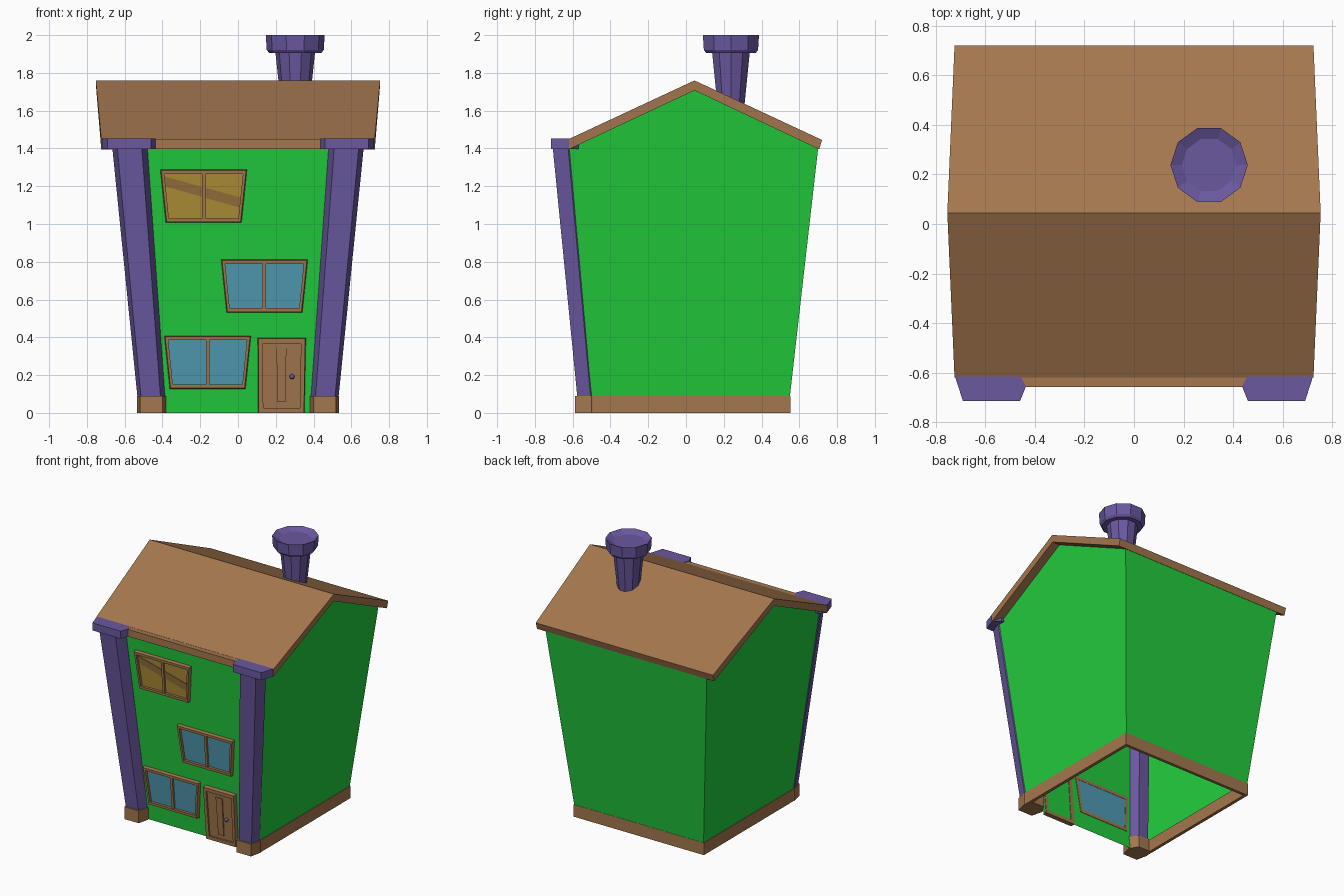
import bpy, bmesh, math

if "Cube" in bpy.data.objects:
    bpy.data.objects.remove(bpy.data.objects["Cube"])


def material(name, r, g, b):
    m = bpy.data.materials.new(name)
    m.diffuse_color = (r, g, b, 1)
    m.use_nodes = True
    m.node_tree.nodes["Principled BSDF"].inputs["Base Color"].default_value = m.diffuse_color
    return m


GREEN = material("wall green", 0.016, 0.604, 0.047)
BROWN = material("wood brown", 0.371, 0.184, 0.076)
PURPLE = material("stone purple", 0.147, 0.098, 0.352)
BLUE = material("glass blue", 0.08, 0.33, 0.45)
YELLOW = material("glass yellow", 0.42, 0.27, 0.036)
STRIPE = material("glass stripe", 0.30, 0.16, 0.045)


def loft(name, rings, mat, bottom=True, top=True, closed=False):
    """Skin a stack of equal-length point loops, with optional end caps."""
    bm = bmesh.new()
    loops = [[bm.verts.new(p) for p in ring] for ring in rings]
    n = len(loops[0])
    pairs = list(zip(loops, loops[1:]))
    if closed:
        pairs.append((loops[-1], loops[0]))
    for a, b in pairs:
        for i in range(n):
            j = (i + 1) % n
            bm.faces.new((a[i], a[j], b[j], b[i]))
    if bottom and not closed:
        bm.faces.new(loops[0])
    if top and not closed:
        bm.faces.new(loops[-1])
    bmesh.ops.recalc_face_normals(bm, faces=bm.faces)
    me = bpy.data.meshes.new(name)
    bm.to_mesh(me)
    bm.free()
    me.materials.append(mat)
    ob = bpy.data.objects.new(name, me)
    bpy.context.collection.objects.link(ob)
    return ob


def box(name, x0, x1, y0, y1, z0, z1, mat):
    rect = [(x0, y0), (x1, y0), (x1, y1), (x0, y1)]
    return loft(name, [[(x, y, z) for x, y in rect] for z in (z0, z1)], mat)


def on_wall(pts, d):
    """Place (x, z) points on the leaning front wall, pushed out by d."""
    return [(x, -0.497 - 0.0879 * z - d, z) for x, z in pts]


def trapezoid(cx, z0, z1, bottom, top):
    return [(cx - bottom, z0), (cx + bottom, z0), (cx + top, z1), (cx - top, z1)]


def plate(name, pts, d0, d1, mat):
    return loft(name, [on_wall(pts, d0), on_wall(pts, d1)], mat)


def frame(name, outer, face, inner, depth):
    return loft(name, [on_wall(outer, -0.004), on_wall(face, depth),
                       on_wall(inner, depth), on_wall(inner, -0.004)],
                BROWN, closed=True)


# Walls: flared shell, open underneath, with gables left and right
bm = bmesh.new()
side = [(-0.497, 0, 0.52), (-0.62, 1.405, 0.66), (0.045, 1.72, 0.691),
        (0.70, 1.405, 0.66), (0.54, 0, 0.52)]
lft, rgt = [[bm.verts.new((s * x, y, z)) for y, z, x in side] for s in (-1, 1)]
for i in range(4):
    bm.faces.new((lft[i], rgt[i], rgt[i + 1], lft[i + 1]))
bm.faces.new(lft)
bm.faces.new(rgt[::-1])
bmesh.ops.recalc_face_normals(bm, faces=bm.faces)
if sum(f.normal.dot(f.calc_center_median() - lft[2].co.lerp(rgt[2].co, 0.5) * 0.5)
       for f in bm.faces) < 0:
    bmesh.ops.reverse_faces(bm, faces=bm.faces)
mesh = bpy.data.meshes.new("walls")
bm.to_mesh(mesh)
bm.free()
mesh.materials.append(GREEN)
bpy.context.collection.objects.link(bpy.data.objects.new("walls", mesh))

# Roof: bent slab, wider at the ridge than at the eaves
roof = [(-0.62, 1.395, 0.724), (-0.62, 1.45, 0.724), (0.045, 1.76, 0.753),
        (0.72, 1.445, 0.724), (0.705, 1.395, 0.724), (0.045, 1.707, 0.750)]
loft("roof", [[(s * x, y, z) for y, z, x in roof] for s in (-1, 1)], BROWN)
box("front_eave_board", -0.46, 0.46, -0.658, -0.60, 1.397, 1.449, BROWN)

# Base trim along the sides and back
for s, word in ((-1, "left"), (1, "right")):
    box(word + "_base_trim", *sorted((s * 0.51, s * 0.533)), -0.50, 0.552, 0, 0.09, BROWN)
box("back_base_trim", -0.51, 0.51, 0.53, 0.552, 0, 0.09, BROWN)

# Front corner pillars: six-sided, flaring upward, with base block and cap
low = [(0.41, -0.575), (0.513, -0.575), (0.532, -0.505),
       (0.50, -0.45), (0.42, -0.45), (0.386, -0.505)]
high = [(0.51, -0.706), (0.64, -0.706), (0.666, -0.625),
        (0.62, -0.57), (0.53, -0.57), (0.48, -0.625)]
foot = [(0.40, -0.588), (0.518, -0.588), (0.536, -0.50),
        (0.505, -0.445), (0.415, -0.445), (0.380, -0.505)]
cap = [(0.46, -0.715), (0.69, -0.715), (0.722, -0.615),
       (0.68, -0.57), (0.48, -0.57), (0.436, -0.655)]
for s, word in ((-1, "left"), (1, "right")):
    def level(plan, z):
        return [(s * x, y, z) for x, y in plan]
    loft(word + "_pillar", [level(low, 0.08), level(high, 1.41)], PURPLE)
    loft(word + "_pillar_base", [level(foot, 0), level(foot, 0.09)], BROWN)
    loft(word + "_pillar_cap", [level(cap, 1.396), level(cap, 1.452)], PURPLE)

# Windows: trapezoid frame, centre bar and glass
for word, cx, zb, glass in (("top", -0.182, 1.006, YELLOW),
                            ("middle", 0.140, 0.530, BLUE),
                            ("bottom", -0.161, 0.126, BLUE)):
    frame(word + "_window_frame",
          trapezoid(cx, zb, zb + 0.283, 0.201, 0.230),
          trapezoid(cx, zb + 0.005, zb + 0.278, 0.196, 0.225),
          trapezoid(cx, zb + 0.024, zb + 0.259, 0.184, 0.208), 0.025)
    plate(word + "_window_bar",
          trapezoid(cx, zb + 0.02, zb + 0.263, 0.009, 0.009), 0, 0.02, BROWN)
    plate(word + "_window_glass",
          trapezoid(cx, zb + 0.02, zb + 0.263, 0.188, 0.212), -0.002, 0.006, glass)
plate("top_window_stripe",
      [(-0.383, 1.198), (0.015, 1.085), (0.022, 1.138), (-0.39, 1.252)],
      0.004, 0.009, STRIPE)

# Door: frame, leaf, raised centre panel and knob
frame("door_frame", [(0.106, 0), (0.352, 0), (0.36, 0.398), (0.104, 0.398)],
      [(0.109, 0), (0.349, 0), (0.356, 0.393), (0.108, 0.393)],
      [(0.134, 0.026), (0.329, 0.026), (0.333, 0.366), (0.130, 0.366)], 0.03)
plate("door_leaf", trapezoid(0.232, 0.02, 0.37, 0.103, 0.106), 0, 0.018, BROWN)
plate("door_panel", trapezoid(0.230, 0.058, 0.34, 0.022, 0.026), 0.01, 0.026, BROWN)
bpy.ops.mesh.primitive_uv_sphere_add(segments=10, ring_count=6, radius=0.014,
                                     location=on_wall([(0.286, 0.192)], 0.03)[0])
knob = bpy.context.object
knob.name = "door_knob"
knob.data.materials.append(PURPLE)


# Chimney: ten-sided shaft and a rim with a shallow dish
def decagon(r, z):
    return [(0.303 + r * math.cos(i * math.pi / 5),
             0.238 + r * math.sin(i * math.pi / 5), z) for i in range(10)]


loft("chimney_shaft", [decagon(0.070, 1.58), decagon(0.105, 1.91)], PURPLE)
loft("chimney_rim", [decagon(0.138, 1.905), decagon(0.151, 1.922), decagon(0.156, 2.0),
                     decagon(0.110, 1.978)], PURPLE)
